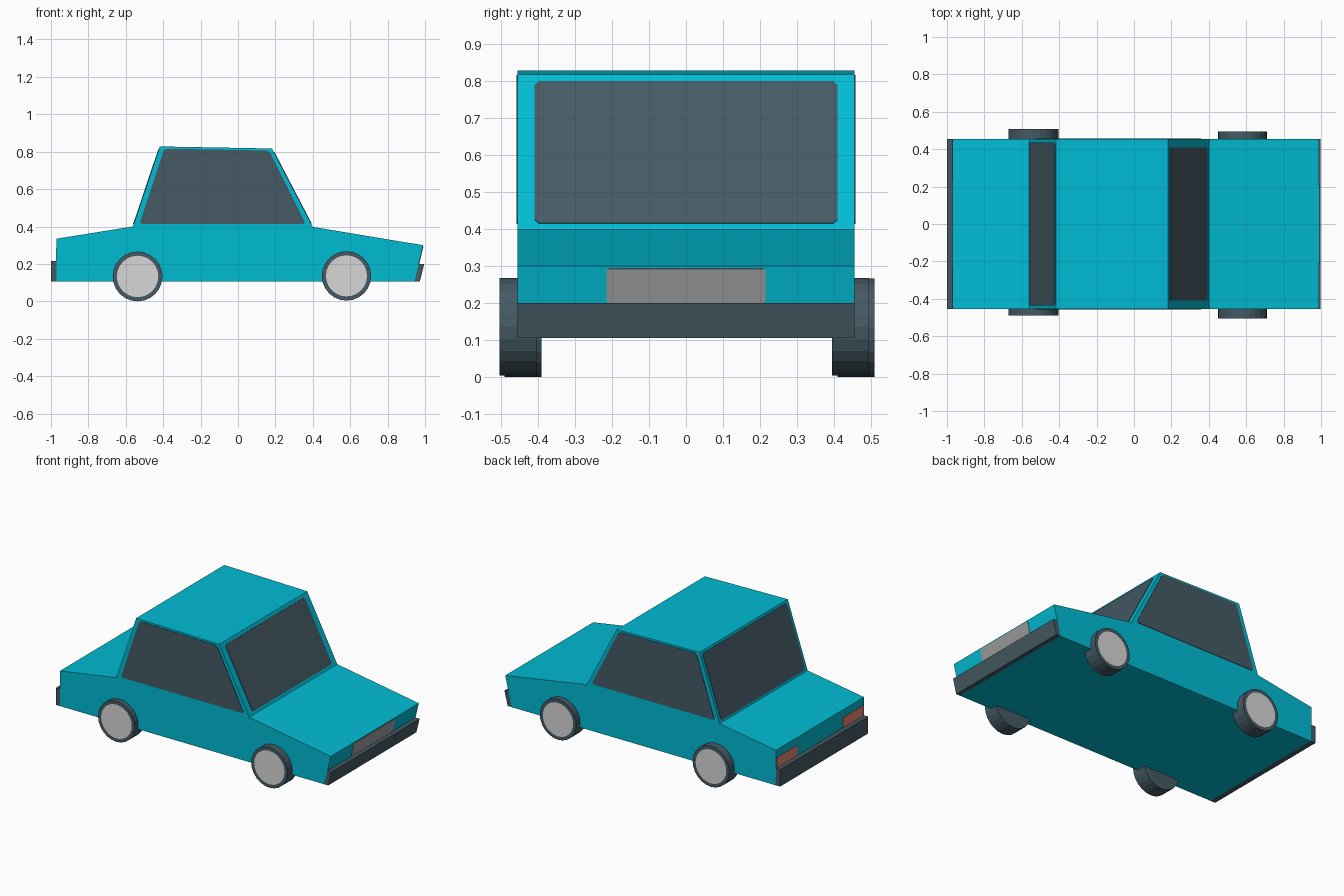
import bpy, bmesh, math
from mathutils import Vector, Matrix

if "Cube" in bpy.data.objects:
    bpy.data.objects.remove(bpy.data.objects["Cube"])


def material(name, r, g, b):
    lin = lambda c: ((c / 255 + 0.055) / 1.055) ** 2.4 if c > 10 else c / 255 / 12.92
    m = bpy.data.materials.new(name)
    m.diffuse_color = (lin(r), lin(g), lin(b), 1)
    m.use_nodes = True
    m.node_tree.nodes["Principled BSDF"].inputs["Base Color"].default_value = m.diffuse_color
    return m


TEAL = material("teal paint", 0, 188, 212)
DARK = material("dark slate", 69, 90, 100)
SILVER = material("hubcap silver", 214, 214, 214)
GREY = material("grille grey", 158, 158, 158)
RED = material("tail light red", 238, 138, 120)


def finish(name, bm, mats):
    bmesh.ops.recalc_face_normals(bm, faces=bm.faces)
    me = bpy.data.meshes.new(name)
    bm.to_mesh(me)
    bm.free()
    for m in mats:
        me.materials.append(m)
    ob = bpy.data.objects.new(name, me)
    bpy.context.collection.objects.link(ob)
    return ob


def prism(name, points, offset, mat):
    """Solid from a flat 3D polygon swept along an offset vector."""
    bm = bmesh.new()
    face = bm.faces.new([bm.verts.new(p) for p in points])
    ext = bmesh.ops.extrude_face_region(bm, geom=[face], use_keep_orig=True)
    verts = [g for g in ext["geom"] if isinstance(g, bmesh.types.BMVert)]
    bmesh.ops.translate(bm, verts=verts, vec=offset)
    return finish(name, bm, [mat])


def side_profile(name, pts, half, mat):
    return prism(name, [(x, -half, z) for x, z in pts], (0, 2 * half, 0), mat)


def plate(name, corners, mat, cut=0.0):
    """Thin plate centred on the polygon's plane, with clipped corners."""
    c = [Vector(p) for p in corners]
    pts = []
    for i, p in enumerate(c):
        if cut:
            pts += [p + (c[i - 1] - p).normalized() * cut,
                    p + (c[(i + 1) % len(c)] - p).normalized() * cut]
        else:
            pts.append(p)
    n = (c[1] - c[0]).cross(c[2] - c[1]).normalized() * 0.003
    return prism(name, [p - n for p in pts], n * 2, mat)


def across(a, b, y0, y1, t0, t1):
    """Rectangle on the sloped panel from a to b (x, z), spanning y0..y1."""
    at = lambda t, y: (a[0] + (b[0] - a[0]) * t, y, a[1] + (b[1] - a[1]) * t)
    return [at(t0, y0), at(t0, y1), at(t1, y1), at(t1, y0)]


# Body shell
W = 0.455
tail, rear_base, rear_top = (-0.97, 0.335), (-0.562, 0.40), (-0.418, 0.828)
roof_front, screen_base, nose = (0.182, 0.817), (0.40, 0.398), (0.99, 0.30)
tail_low, nose_low = (-0.97, 0.105), (0.944, 0.105)
side_profile("body", [tail_low, tail, rear_base, rear_top, roof_front,
                      screen_base, nose, nose_low], W, TEAL)

# Bumpers
side_profile("rear_bumper", [(-1.0, 0.105), (-1.0, 0.216), (-0.965, 0.216), (-0.965, 0.105)], W, DARK)
side_profile("front_bumper", [(0.94, 0.105), (0.972, 0.105), (0.996, 0.20), (0.962, 0.20)], W, DARK)

# Windows
plate("windshield", across(screen_base, roof_front, -0.41, 0.41, 0.04, 0.955), DARK, 0.012)
plate("rear_window", across(rear_base, rear_top, -0.435, 0.435, 0.03, 0.965), DARK, 0.012)
for s, side in ((-1, "right"), (1, "left")):
    plate(side + "_side_window",
          [(x, s * W, z) for x, z in ((-0.527, 0.413), (-0.394, 0.816), (0.166, 0.806), (0.363, 0.413))],
          DARK, 0.012)
    # Tail lights
    plate(side + "_tail_light",
          [(-0.97, s * y, z) for y, z in ((0.235, 0.217), (0.45, 0.217), (0.45, 0.285), (0.235, 0.285))], RED)

# Grille
plate("grille", across(nose_low, nose, -0.215, 0.215, 0.49, 0.965), GREY, 0.006)


# Wheels: dark tyre with an inset hubcap face on the outer side
def wheel(name, x, y, z, r, s):
    bm = bmesh.new()
    bmesh.ops.create_cone(bm, cap_ends=True, segments=24, radius1=r, radius2=r, depth=0.1,
                          matrix=Matrix.Translation((x, y, z)) @ Matrix.Rotation(math.pi / 2, 4, 'X'))
    bm.normal_update()
    outer = [f for f in bm.faces if f.normal.y * s > 0.9]
    bmesh.ops.inset_region(bm, faces=outer, thickness=0.022)
    for f in outer:
        f.material_index = 1
    finish(name, bm, [DARK, SILVER])


wheel("front_right_wheel", 0.58, -0.454, 0.136, 0.132, -1)
wheel("front_left_wheel", 0.58, 0.445, 0.136, 0.132, 1)
wheel("rear_right_wheel", -0.537, -0.44, 0.133, 0.133, -1)
wheel("rear_left_wheel", -0.537, 0.459, 0.133, 0.133, 1)
